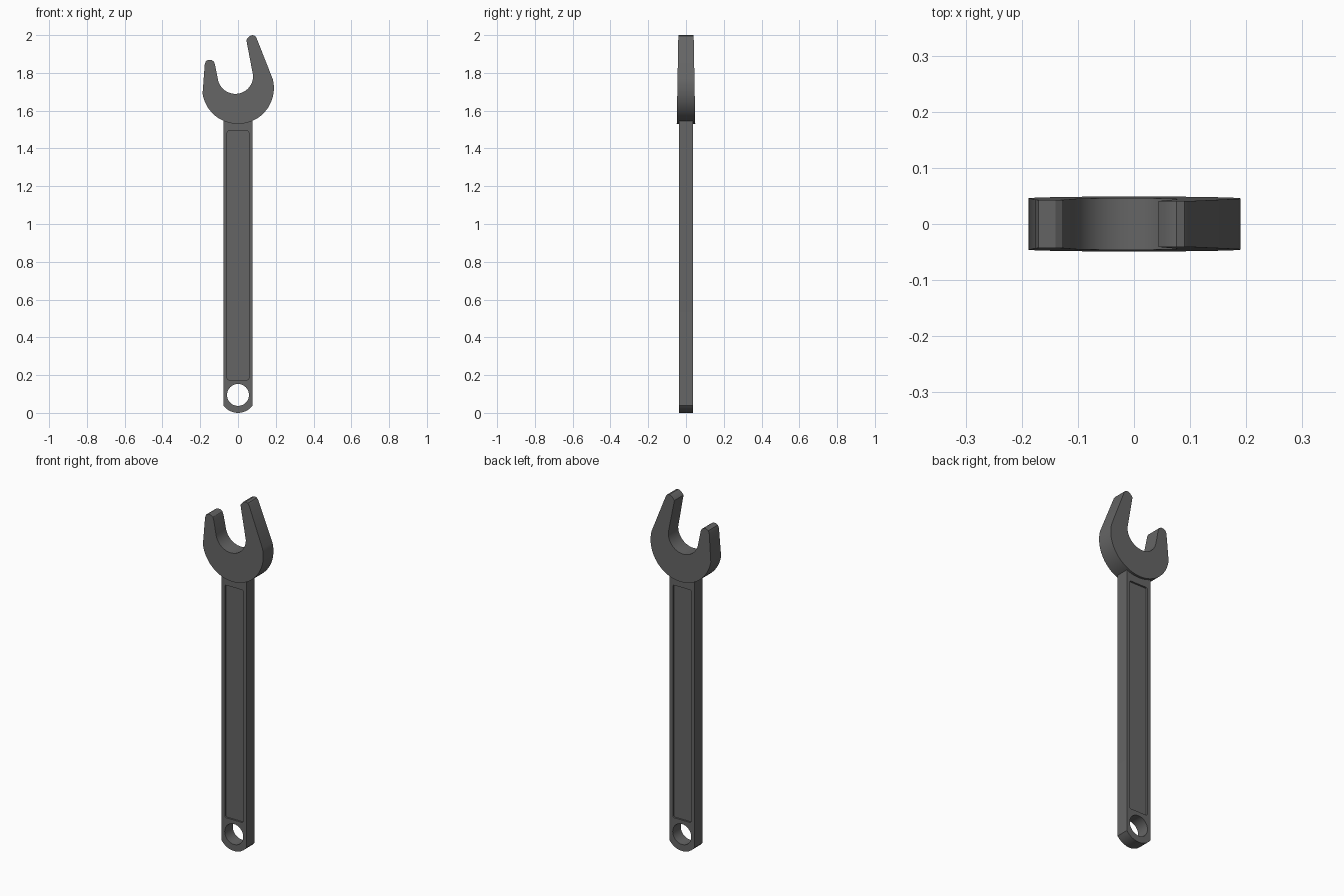
import bpy, bmesh
from math import sin, cos, radians

if "Cube" in bpy.data.objects:
    bpy.data.objects.remove(bpy.data.objects["Cube"])


def arc(cx, cz, r, a0, a1, n):
    """Points on an arc in the XZ plane, angles in degrees."""
    return [(cx + r * cos(radians(a0 + (a1 - a0) * i / n)),
             cz + r * sin(radians(a0 + (a1 - a0) * i / n))) for i in range(n + 1)]


def prism(name, outline, half, y=0.0):
    """Extrude an XZ outline along Y; half(z) gives the half thickness."""
    bm = bmesh.new()
    front = [bm.verts.new((x, y - half(z), z)) for x, z in outline]
    back = [bm.verts.new((x, y + half(z), z)) for x, z in outline]
    bm.faces.new(front)
    bm.faces.new(back[::-1])
    n = len(outline)
    for i in range(n):
        j = (i + 1) % n
        bm.faces.new((front[i], back[i], back[j], front[j]))
    bmesh.ops.recalc_face_normals(bm, faces=bm.faces)
    bmesh.ops.triangulate(bm, faces=[f for f in bm.faces if len(f.verts) > 4])
    mesh = bpy.data.meshes.new(name)
    bm.to_mesh(mesh)
    bm.free()
    ob = bpy.data.objects.new(name, mesh)
    bpy.context.collection.objects.link(ob)
    return ob


def select(ob):
    bpy.ops.object.select_all(action='DESELECT')
    ob.select_set(True)
    bpy.context.view_layer.objects.active = ob


def cut(ob, cutter):
    cutter.hide_render = True
    mod = ob.modifiers.new("cut", 'BOOLEAN')
    mod.operation = 'DIFFERENCE'
    mod.solver = 'EXACT'
    mod.object = cutter
    select(ob)
    bpy.ops.object.modifier_apply(modifier=mod.name)
    bpy.data.objects.remove(cutter, do_unlink=True)


# Open jaw head: round base, tall right jaw, short left jaw, thinner at the tips
head_outline = (
    arc(0, 1.72, 0.19, 189, 374, 40)
    + [(0.098, 1.985), (0.09, 1.996), (0.076, 2.0), (0.06, 1.994), (0.044, 1.975)]
    + arc(-0.014, 1.783, 0.094, 2, -169, 28)
    + [(-0.122, 1.845), (-0.128, 1.86), (-0.14, 1.868), (-0.156, 1.869),
       (-0.17, 1.862), (-0.176, 1.845)])
head = prism("jaw_head", head_outline, lambda z: 0.049 - 0.018 * (z - 1.53))

# Handle: rounded bottom, top end tucked into the head
handle_outline = arc(0, 0.096, 0.096, 216.5, 323.5, 12)
handle_outline += [(0.077, 0.045)] + arc(0, 1.72, 0.182, 295, 245, 8) + [(-0.077, 0.045)]
handle = prism("handle", handle_outline, lambda z: 0.036)

# Hanging hole
cut(handle, prism("hole_cutter", arc(0, 0.095, 0.058, 0, 352.5, 47), lambda z: 0.1))

# Recessed panels on both faces, with small rounded corners
r, w, z0, z1 = 0.008, 0.057, 0.175, 1.492
panel = (arc(w - r, z1 - r, r, 0, 90, 4) + arc(r - w, z1 - r, r, 90, 180, 4)
         + arc(r - w, z0 + r, r, 180, 270, 4) + arc(w - r, z0 + r, r, 270, 360, 4))
for side in (-1, 1):
    cut(handle, prism("panel_cutter", panel, lambda z: 0.02, side * 0.046))

# Dark metal finish and smooth curves with crisp edges
steel = bpy.data.materials.new("dark_steel")
steel.diffuse_color = (0.13, 0.13, 0.13, 1)
steel.use_nodes = True
steel.node_tree.nodes["Principled BSDF"].inputs["Base Color"].default_value = steel.diffuse_color
for ob in (head, handle):
    ob.data.materials.clear()
    ob.data.materials.append(steel)
    select(ob)
    bpy.ops.object.shade_smooth_by_angle(angle=radians(30))
